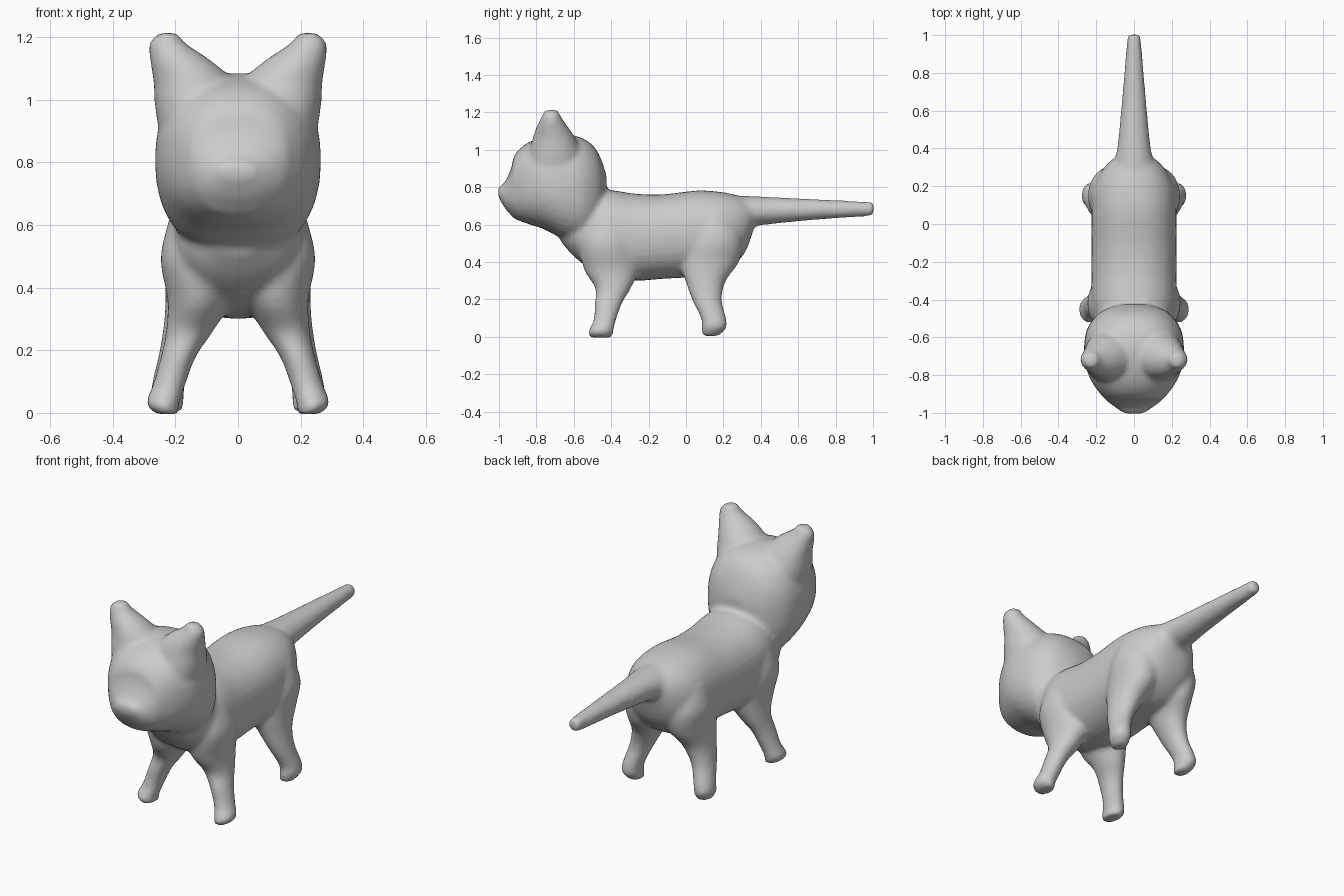
import bpy, bmesh, math


def spline(rows, steps=5):
    """Catmull-Rom interpolation through a list of sections."""
    out = []
    for i in range(len(rows) - 1):
        a, b, c, d = (rows[min(max(i + k, 0), len(rows) - 1)] for k in (-1, 0, 1, 2))
        for s in range(steps):
            t = s / steps
            out.append([0.5 * (2 * q + (r - p) * t + (2 * p - 5 * q + 4 * r - w) * t * t
                               + (3 * q - p - 3 * r + w) * t ** 3)
                        for p, q, r, w in zip(a, b, c, d)])
    out.append(list(rows[-1]))
    return out


def loft(bm, rows, place, power=2.0, n=32):
    """Skin superellipse sections (position, centre u, centre v, radius u, radius v)."""
    rings = []
    for p, cu, cv, ru, rv in spline(rows):
        ring = []
        for k in range(n):
            a = 2 * math.pi * k / n
            c, s = math.cos(a), math.sin(a)
            u = cu + ru * math.copysign(abs(c) ** (2 / power), c)
            v = cv + rv * math.copysign(abs(s) ** (2 / power), s)
            ring.append(bm.verts.new(place(p, u, v)))
        rings.append(ring)
    faces = [bm.faces.new(rings[0]), bm.faces.new(rings[-1])]
    for r0, r1 in zip(rings, rings[1:]):
        for k in range(n):
            j = (k + 1) % n
            faces.append(bm.faces.new((r0[k], r0[j], r1[j], r1[k])))
    bmesh.ops.recalc_face_normals(bm, faces=faces)


def lengthwise(rows):
    """(y, half width, bottom z, top z) -> centred loft sections."""
    return [(y, 0, (b + t) / 2, w, (t - b) / 2) for y, w, b, t in rows]


along_y = lambda p, u, v: (u, p, v)
bm = bmesh.new()

# torso
loft(bm, lengthwise([
    (-0.67, 0.09, 0.51, 0.66), (-0.60, 0.17, 0.43, 0.72), (-0.52, 0.205, 0.37, 0.76),
    (-0.42, 0.225, 0.32, 0.785), (-0.27, 0.225, 0.30, 0.765), (-0.12, 0.225, 0.31, 0.762),
    (0.06, 0.225, 0.32, 0.782), (0.18, 0.218, 0.335, 0.775), (0.26, 0.185, 0.385, 0.76),
    (0.32, 0.14, 0.46, 0.74), (0.36, 0.09, 0.57, 0.73)]), along_y, 2.25)

# tail
loft(bm, lengthwise([
    (0.26, 0.13, 0.52, 0.755), (0.36, 0.098, 0.585, 0.752), (0.45, 0.083, 0.602, 0.747),
    (0.70, 0.06, 0.626, 0.735), (0.97, 0.037, 0.645, 0.722), (1.003, 0.03, 0.655, 0.716)]), along_y)

# head
loft(bm, lengthwise([
    (-1.004, 0.05, 0.75, 0.80), (-0.97, 0.10, 0.69, 0.825), (-0.935, 0.145, 0.65, 0.90),
    (-0.915, 0.165, 0.63, 0.975), (-0.85, 0.215, 0.605, 1.035), (-0.76, 0.255, 0.575, 1.07),
    (-0.66, 0.265, 0.525, 1.085), (-0.56, 0.25, 0.50, 1.065), (-0.49, 0.205, 0.53, 1.015),
    (-0.45, 0.15, 0.61, 0.94), (-0.425, 0.07, 0.70, 0.86)]), along_y, 2.35)

# ears and legs, mirrored left and right
ear = [(0.88, 0.14, -0.70, 0.11, 0.15), (0.98, 0.14, -0.70, 0.125, 0.14),
       (1.06, 0.145, -0.705, 0.125, 0.115), (1.12, 0.18, -0.715, 0.10, 0.085),
       (1.18, 0.225, -0.72, 0.058, 0.05), (1.213, 0.222, -0.72, 0.03, 0.035)]
front_leg = [(-0.004, 0.225, -0.455, 0.035, 0.06), (0.03, 0.24, -0.455, 0.053, 0.067),
             (0.09, 0.22, -0.434, 0.052, 0.06), (0.18, 0.19, -0.415, 0.056, 0.074),
             (0.26, 0.155, -0.39, 0.075, 0.095), (0.36, 0.125, -0.40, 0.10, 0.145),
             (0.50, 0.13, -0.42, 0.117, 0.15), (0.65, 0.12, -0.42, 0.09, 0.11)]
back_leg = [(0.004, 0.21, 0.13, 0.035, 0.045), (0.05, 0.225, 0.15, 0.052, 0.067),
            (0.10, 0.22, 0.147, 0.053, 0.067), (0.20, 0.19, 0.112, 0.06, 0.08),
            (0.30, 0.155, 0.105, 0.08, 0.108), (0.40, 0.125, 0.125, 0.107, 0.158),
            (0.52, 0.13, 0.15, 0.113, 0.15), (0.65, 0.12, 0.15, 0.09, 0.10)]
for side in (-1, 1):
    for part in (ear, front_leg, back_leg):
        loft(bm, part, lambda p, u, v: (side * u, v, p))

mesh = bpy.data.meshes.new("cat_body")
bm.to_mesh(mesh)
bm.free()
cat = bpy.data.objects.new("cat_body", mesh)
bpy.context.collection.objects.link(cat)

# fuse the parts into one soft skin
fuse = cat.modifiers.new("fuse", 'REMESH')
fuse.mode = 'VOXEL'
fuse.voxel_size = 0.014
fuse.use_smooth_shade = True
soften = cat.modifiers.new("soften", 'SMOOTH')
soften.factor = 0.5
soften.iterations = 5
